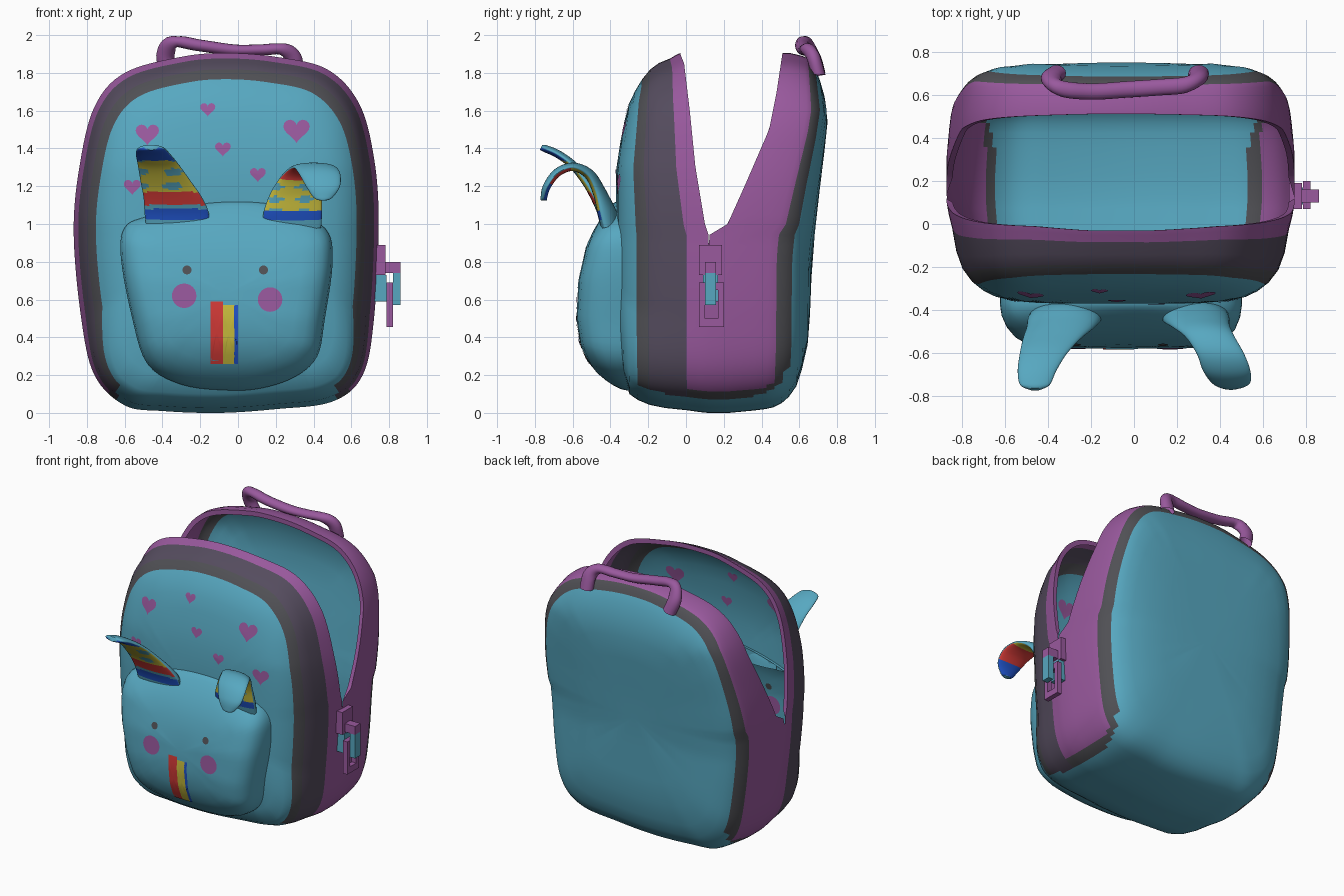
import bpy, bmesh, math
from mathutils import Vector
from mathutils.bvhtree import BVHTree

if "Cube" in bpy.data.objects:
    bpy.data.objects.remove(bpy.data.objects["Cube"])

# One material per colour
COLOURS = {"teal": (.095, .39, .53), "purple": (.32, .1, .34), "dark_grey": (.08, .08, .09),
           "red": (.68, .045, .04), "yellow": (.62, .54, .05), "blue": (.015, .09, .6), "mauve_grey": (.09, .072, .112)}
TEAL, PURPLE, GREY, RED, YELLOW, BLUE, MAUVE = range(7)
MATS = []
for name, c in COLOURS.items():
    m = bpy.data.materials.new(name)
    m.diffuse_color = (*c, 1)
    m.use_nodes = True
    m.node_tree.nodes["Principled BSDF"].inputs["Base Color"].default_value = m.diffuse_color
    MATS.append(m)


def finish(name, bm, angle=50):
    bmesh.ops.remove_doubles(bm, verts=bm.verts, dist=1e-5)
    bmesh.ops.recalc_face_normals(bm, faces=bm.faces)
    me = bpy.data.meshes.new(name)
    bm.to_mesh(me)
    for m in MATS:
        me.materials.append(m)
    for p in me.polygons:
        p.use_smooth = True
    me.set_sharp_from_angle(angle=math.radians(angle))
    ob = bpy.data.objects.new(name, me)
    bpy.context.collection.objects.link(ob)


def interp(table, z):
    if z <= table[0][0]:
        return table[0][1]
    for (a, va), (b, vb) in zip(table, table[1:]):
        if z <= b:
            return va + (vb - va) * (z - a) / (b - a)
    return table[-1][1]


def spline(pts, n, closed):
    """Catmull-Rom through tuples of any length."""
    k, out = len(pts), []
    get = (lambda i: pts[i % k]) if closed else (lambda i: pts[min(max(i, 0), k - 1)])
    for i in range(k if closed else k - 1):
        for s in range(n):
            t = s / n
            out.append(tuple(.5 * (2 * b + (c - a) * t + (2*a - 5*b + 4*c - d) * t*t + (3*b - a - 3*c + d) * t**3)
                             for a, b, c, d in zip(get(i - 1), get(i), get(i + 1), get(i + 2))))
    return out if closed else out + [pts[-1]]


def loft(bm, rings, colour):
    vs = [[bm.verts.new(p) for p in r] for r in rings]
    for i in range(len(vs) - 1):
        for j in range(len(vs[0])):
            k = (j + 1) % len(vs[0])
            f = bm.faces.new((vs[i][j], vs[i][k], vs[i + 1][k], vs[i + 1][j]))
            f.material_index = colour(i, j, f.calc_center_median())


# Bag shell: front and back halves share a seam low down and gape apart above it
C = (-.06, .95)
outline = spline([(-.1, 0), (-.4, .01), (-.6, .04), (-.76, .2), (-.83, .5), (-.87, .95), (-.84, 1.3), (-.76, 1.62),
                  (-.6, 1.8), (-.3, 1.885), (-.06, 1.905), (.2, 1.885), (.47, 1.82), (.64, 1.64), (.72, 1.35),
                  (.745, 1.0), (.72, .5), (.66, .2), (.5, .06), (.2, .02)], 8, True)
FRONT = [(0, -.36), (.5, -.37), (1.3, -.37), (1.65, -.32), (1.8, -.28), (1.9, -.25)]
BACK = [(0, .64), (.35, .66), (.8, .665), (1.2, .71), (1.6, .765), (1.85, .72)]
RIM_F = [(.94, .12), (1.0, .10), (1.3, .05), (1.6, .02), (1.85, -.01), (1.9, -.03)]
RIM_B = [(.94, .12), (1.0, .22), (1.2, .31), (1.5, .44), (1.7, .48), (1.9, .51)]
# (outline scale, depth from panel 0 to rim 1, colour of the band that starts here, height where the band ends)
FRONT_RINGS = [(0, 0, TEAL, 0), (.2, 0, TEAL, 0), (.35, 0, TEAL, 0), (.5, .01, TEAL, 0), (.62, .03, TEAL, 0),
               (.72, .07, TEAL, 0), (.79, .13, TEAL, 0), (.855, .22, GREY, .09), (.91, .35, MAUVE, .08),
               (.945, .52, MAUVE, .075), (.97, .76, PURPLE, .075), (.99, .9, PURPLE, .075), (1, 1, PURPLE, .075),
               (.965, 1, PURPLE, 0)]
BACK_RINGS = [(0, 0, TEAL, 0), (.25, 0, TEAL, 0), (.45, .01, TEAL, 0), (.62, .03, TEAL, 0), (.76, .075, TEAL, 0),
              (.85, .12, TEAL, 0), (.91, .19, GREY, .17), (.945, .26, GREY, .12), (.968, .34, PURPLE, .1),
              (.978, .42, PURPLE, .08), (.987, .55, PURPLE, .075), (1, .8, PURPLE, .075), (1, 1, PURPLE, .075),
              (.965, 1, PURPLE, 0)]
shell = bmesh.new()
for spec, panel, rim in ((FRONT_RINGS, FRONT, RIM_F), (BACK_RINGS, BACK, RIM_B)):
    rings = []
    for s0, t, _, _ in spec:
        ring = []
        for x, z in outline:
            s = s0
            if panel is FRONT and t > 0:             # the front is boxier near the bottom
                s += (1 - s) * .5 * min(1, max(0, (.5 - z) / .4)) * min(1, t / .13)
            px, pz = C[0] + s * (x - C[0]), C[1] + s * (z - C[1])
            if s0 == .965 and t == 1 and z < .96:    # rim lip exists only on the opening
                px, pz = x, z
            a, b = interp(panel, pz), interp(rim, z)
            ring.append((px, a + (b - a) * t, pz))
        rings.append(ring)

    def band(i, j, c):
        z = (outline[j][1] + outline[(j + 1) % len(outline)][1]) / 2
        _, _, col, low = spec[i]
        if z < low:
            return TEAL
        return GREY if z < low + .035 and col == PURPLE else col
    loft(shell, rings, band)
shell_tree = BVHTree.FromBMesh(shell)


def on_surface(tree, x, z):
    hit = tree.ray_cast(Vector((x, -2, z)), Vector((0, 1, 0)))[0]
    return hit.y


# Front pocket: lofted from its outline on the shell forward to a domed face
PC = (-.06, .63)
pocket_line = spline([(-.06, .12), (-.3, .15), (-.48, .26), (-.56, .5), (-.62, .82), (-.6, .98), (-.48, 1.04),
                      (-.17, 1.11), (.15, 1.11), (.36, 1.04), (.48, .95), (.5, .78), (.46, .5), (.42, .3),
                      (.3, .19), (.12, .13)], 5, True)
POCKET_FRONT = [(.12, -.4), (.18, -.46), (.25, -.515), (.35, -.56), (.5, -.58), (.7, -.57), (.9, -.525),
                (1.0, -.475), (1.1, -.42)]
rings = []
for s, t in [(1, 0), (1, .25), (.985, .5), (.95, .7), (.9, .83), (.82, .93), (.7, .98), (.5, 1), (.25, 1), (0, 1)]:
    ring = []
    for x, z in pocket_line:
        px, pz = PC[0] + s * (x - PC[0]), PC[1] + s * (z - PC[1])
        a, b = on_surface(shell_tree, x, z) + .02, interp(POCKET_FRONT, pz)
        ring.append((px, a + (b - a) * t, pz))
    rings.append(ring)
bm = bmesh.new()
loft(bm, rings, lambda i, j, c: TEAL)
pocket_tree = BVHTree.FromBMesh(bm)
finish("front_pocket", bm)

# open the shell into the pocket
inside = [f for f in shell.faces if f.calc_center_median().y < -.2 and
          all(pocket_tree.ray_cast(v.co, Vector((0, -1, 0)))[0] for v in f.verts)]
bmesh.ops.delete(shell, geom=inside, context="FACES")
bmesh.ops.dissolve_degenerate(shell, edges=shell.edges, dist=1e-5)
finish("bag_shell", shell, 60)


# Ears: flattened sweeps (x, y, z, half width, half thickness), fuller behind, painted on the inner side
def ear(name, stations, paint):
    st = spline(stations, 8, False)
    rings, n = [], 32
    for i, (x, y, z, w, h) in enumerate(st):
        a, b = st[max(i - 1, 0)], st[min(i + 1, len(st) - 1)]
        t = Vector((b[1] - a[1], b[2] - a[2])).normalized()
        ring = []
        for k in range(n):
            q = 2 * math.pi * k / n
            d = math.sin(q) * (.02 if k < n / 2 else h)
            ring.append((x + w * math.cos(q), y - t.y * d, z + t.x * d))
        rings.append(ring)
    rings.append([st[-1][:3]] * n)
    bm = bmesh.new()
    loft(bm, rings, lambda i, j, c: paint(c.x, c.z, i / len(st)) if 1 <= j < n / 2 - 1 else TEAL)
    finish(name, bm)


def paint_left(x, z, u):
    if z < 1.02 or 1.08 < z < 1.1 or u > .93:
        return TEAL
    if z < 1.08 or z > 1.335:
        return BLUE
    if z < 1.17:
        return RED
    return TEAL if math.sin(z * 85) + .9 * math.sin(x * 35 + 1) > .75 else YELLOW


def paint_right(x, z, u):
    if z < 1.02 or u > .95:
        return TEAL
    if u > .7:
        return BLUE
    if z < 1.075:
        return BLUE
    if u > .5 or (z > 1.235 and x < .35):
        return RED
    return TEAL if math.sin(z * 95 + 1) + .9 * math.sin(x * 40) > .75 else YELLOW


ear("ear_upright", [(-.32, -.43, .98, .165, .08), (-.325, -.45, 1.06, .17, .08), (-.345, -.485, 1.14, .155, .055),
                    (-.38, -.53, 1.22, .135, .035), (-.42, -.60, 1.31, .11, .025), (-.45, -.68, 1.37, .09, .022),
                    (-.46, -.745, 1.4, .07, .018), (-.46, -.765, 1.41, .03, .01)], paint_left)
ear("ear_folded", [(.29, -.43, .98, .15, .08), (.29, -.45, 1.06, .155, .08), (.31, -.475, 1.17, .135, .05),
                   (.35, -.52, 1.26, .115, .035), (.40, -.60, 1.30, .11, .025), (.43, -.68, 1.27, .11, .025),
                   (.45, -.735, 1.2, .09, .022), (.45, -.755, 1.14, .05, .015), (.45, -.757, 1.125, .02, .01)],
    paint_right)


# Painted details: thin patches draped on both sides of the surface
def decal(name, tree, cx, cz, shape, col):
    bm = bmesh.new()
    for off in (-.004, .004):
        rings = [[(cx + s * dx, on_surface(tree, cx + s * dx, cz + s * dz) + off, cz + s * dz) for dx, dz in shape]
                 for s in (0, .35, .7, 1)]
        loft(bm, rings, lambda i, j, c: col)
    finish(name, bm)


def disc(r):
    return [(r * math.cos(a), r * math.sin(a)) for a in (math.tau * k / 24 for k in range(24))]


def heart(r):
    return [(r * math.sin(a) ** 3, r * (13 * math.cos(a) - 5 * math.cos(2*a) - 2 * math.cos(3*a) - math.cos(4*a)) / 16)
            for a in (math.tau * k / 28 for k in range(28))]


def rect(w, h, n=10):
    c = [(-w, -h), (w, -h), (w, h), (-w, h)]
    return [(c[k][0] + (c[(k+1) % 4][0] - c[k][0]) * i / n, c[k][1] + (c[(k+1) % 4][1] - c[k][1]) * i / n)
            for k in range(4) for i in range(n)]


for side, ex, kx, kz in (("left", -.27, -.285, .62), ("right", .135, .17, .6)):
    decal("eye_" + side, pocket_tree, ex, .757, disc(.024), GREY)
    decal("cheek_" + side, pocket_tree, kx, kz, disc(.065), PURPLE)
for name, x, w, h, col in (("red", -.112, .033, .165, RED), ("yellow", -.049, .03, .155, YELLOW),
                           ("blue", -.01, .01, .155, BLUE)):
    decal("mouth_stripe_" + name, pocket_tree, x, .26 + h, rect(w, h), col)
for x, z, r in ((-.48, 1.48, .062), (-.16, 1.61, .04), (.31, 1.5, .07), (-.08, 1.4, .042), (.105, 1.265, .042),
                (-.56, 1.2, .045), (.43, 1.22, .06)):
    decal("heart_patch", shell_tree, x, z, heart(r), PURPLE)

# Carry handle: flat strap, thicker at its ends
path = spline([(-.36, .70, 1.8), (-.385, .675, 1.89), (-.34, .63, 1.963), (-.2, .615, 1.945), (-.03, .625, 1.922),
               (.12, .635, 1.922), (.235, .645, 1.925), (.29, .675, 1.88), (.3, .70, 1.79)], 6, False)
rings = []
for i, (x, y, z) in enumerate(path):
    a, b = path[max(i - 1, 0)], path[min(i + 1, len(path) - 1)]
    t = Vector((b[0] - a[0], b[2] - a[2])).normalized()
    h = .028 + .02 * abs(t.y)
    rings.append([(x - t.y * h * math.sin(q), y + .038 * math.cos(q), z + t.x * h * math.sin(q))
                  for q in (math.tau * k / 16 for k in range(16))])
bm = bmesh.new()
loft(bm, rings, lambda i, j, c: PURPLE)
finish("carry_handle", bm)


# Zip slider and pull, made of boxes
def boxes(name, col, *spans):
    bm = bmesh.new()
    for x0, x1, y0, y1, z0, z1 in spans:
        for v in bmesh.ops.create_cube(bm, size=1)["verts"]:
            v.co = (x0 + (x1 - x0) * (v.co.x + .5), y0 + (y1 - y0) * (v.co.y + .5), z0 + (z1 - z0) * (v.co.z + .5))
    for f in bm.faces:
        f.material_index = col
    finish(name, bm, 30)


boxes("zip_slider", PURPLE, (.72, .78, .07, .19, .73, .89), (.78, .86, .1, .16, .74, .8))
boxes("zip_block", TEAL, (.72, .785, .09, .17, .59, .73))
boxes("zip_clasp", TEAL, (.82, .86, .1, .16, .57, .74))
boxes("zip_pull", PURPLE, (.785, .82, .07, .1, .455, .69), (.785, .82, .17, .2, .455, .69),
      (.785, .82, .1, .17, .455, .5), (.785, .82, .1, .17, .65, .69))
